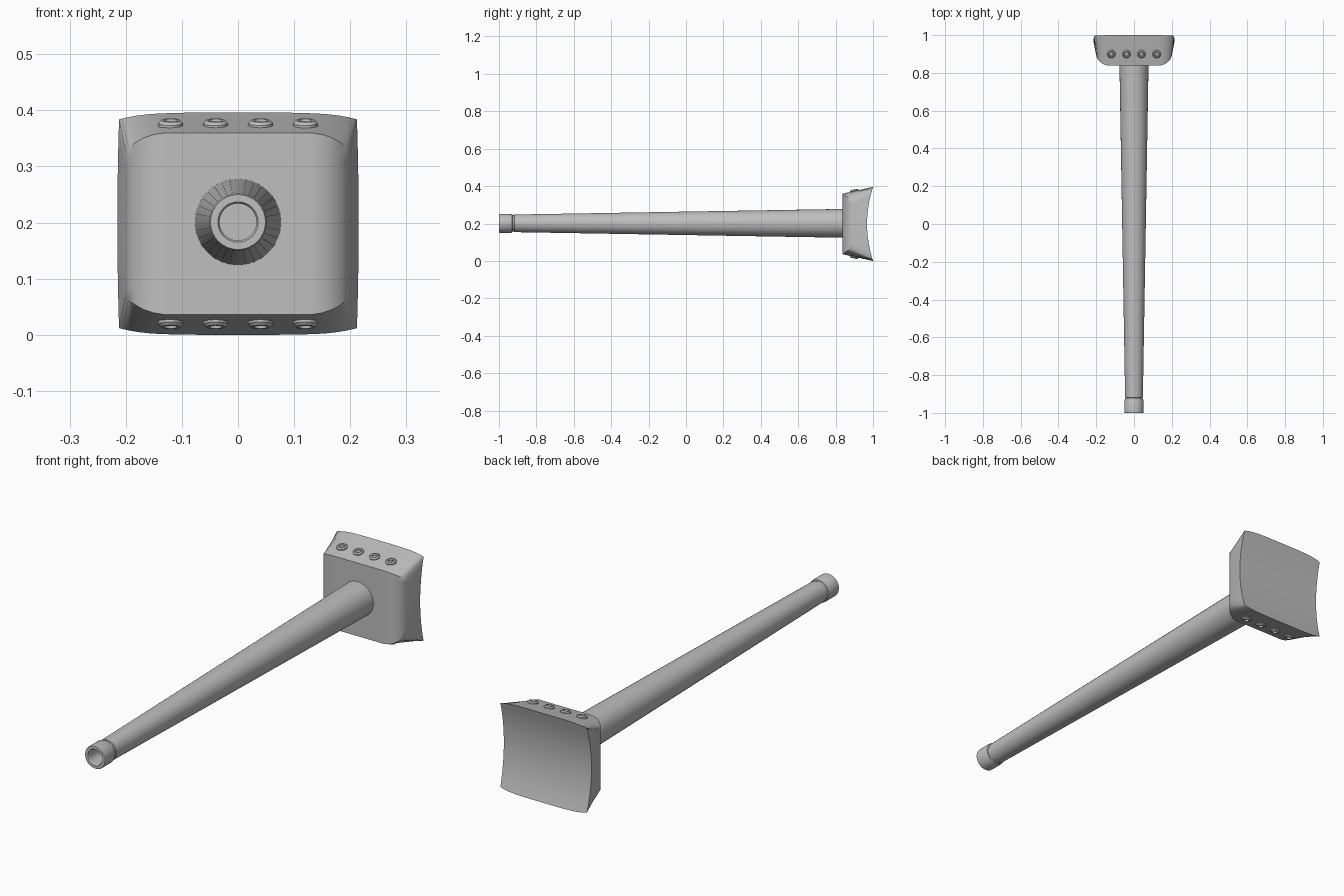
import bpy, bmesh, math
from mathutils import Matrix, Vector

if "Cube" in bpy.data.objects:
    bpy.data.objects.remove(bpy.data.objects["Cube"])

CZ = 0.198
grey = bpy.data.materials.new("plain grey")
grey.diffuse_color = (0.52, 0.52, 0.52, 1)
grey.use_nodes = True
grey.node_tree.nodes["Principled BSDF"].inputs["Base Color"].default_value = grey.diffuse_color


def finish(name, bm, angle=30):
    bmesh.ops.remove_doubles(bm, verts=bm.verts, dist=1e-5)
    bmesh.ops.recalc_face_normals(bm, faces=bm.faces)
    me = bpy.data.meshes.new(name)
    bm.to_mesh(me)
    bm.free()
    me.materials.append(grey)
    ob = bpy.data.objects.new(name, me)
    bpy.context.collection.objects.link(ob)
    bpy.ops.object.select_all(action='DESELECT')
    ob.select_set(True)
    bpy.context.view_layer.objects.active = ob
    bpy.ops.object.shade_smooth_by_angle(angle=math.radians(angle))
    return ob


def lathe(name, profile, steps, matrix):
    """Revolve (radius, height) points about z, then place with matrix."""
    bm = bmesh.new()
    verts = [bm.verts.new((r, 0, h)) for r, h in profile]
    edges = [bm.edges.new(p) for p in zip(verts, verts[1:])]
    bmesh.ops.spin(bm, geom=verts + edges, cent=(0, 0, 0), axis=(0, 0, 1),
                   angle=2 * math.pi, steps=steps)
    bm.transform(matrix)
    return finish(name, bm)


def skin(bm, grid):
    for a, b in zip(grid, grid[1:]):
        for q in zip(a, a[1:], b[1:], b):
            bm.faces.new([bm.verts.new(p) for p in q])


# Tapered barrel with muzzle ring and bore, running along y
along_y = Matrix.Translation((0, 0, CZ + 0.003)) @ Matrix.Rotation(-math.pi / 2, 4, 'X')
lathe("barrel", [(0, -0.90), (0.033, -0.90), (0.033, -0.995), (0.036, -1.0),
                 (0.049, -1.0), (0.051, -0.997), (0.051, -0.935), (0.049, -0.93),
                 (0.0445, -0.928), (0.0445, -0.92), (0.047, -0.918),
                 (0.077, 0.845), (0, 0.845)], 32, along_y)

# Mantlet: front edge as (x, y, half height), wrapping round to the side
half = [(0.045, 0.838, 0.162), (0.09, 0.838, 0.162), (0.13, 0.838, 0.162),
        (0.15, 0.841, 0.159), (0.168, 0.849, 0.153), (0.184, 0.862, 0.144),
        (0.195, 0.877, 0.135), (0.20, 0.893, 0.126)]
cols = [(-x, y, h) for x, y, h in reversed(half)] + [(0, 0.838, 0.162)] + half
ROWS = [k / 6 for k in range(-6, 7)]


def back_point(x, t):
    u = x / 0.20
    h = 0.198 - 0.012 * abs(u) ** 5
    z = t * h
    y = 1.0 - 0.032 * (1 - (z / 0.198) ** 2)
    return Vector((u * (0.215 - 0.003 * t * t), y, CZ + z))


bm = bmesh.new()
front = [[Vector((x, y, CZ + h * t)) for t in ROWS] for x, y, h in cols]
back = [[back_point(x, t) for t in ROWS] for x, y, h in cols]
skin(bm, front)
skin(bm, back)
for end in (0, -1):                      # side walls
    skin(bm, [front[end], back[end]])
for end in (0, -1):                      # sloping top and underside
    skin(bm, [[c[end] for c in front], [c[end] for c in back]])
finish("mantlet", bm, 25)

# Rows of hollow bolt bosses on the top and underside
boss = [(0.023, -0.012), (0.022, 0.004), (0.017, 0.009), (0.012, 0.009),
        (0.010, 0.001), (0, 0.001)]
for side, label in ((1, "top"), (-1, "under")):
    for i in range(4):
        x = -0.12 + 0.08 * i
        tilt = Matrix.Rotation(math.radians(12), 4, 'X')
        place = Matrix.Translation((x, 0.9, 0.1755)) @ tilt
        lathe(f"{label}_bolt_{i + 1}", boss, 16,
              Matrix.Translation((0, 0, CZ)) @ Matrix.Diagonal((1, 1, side, 1)) @ place)
